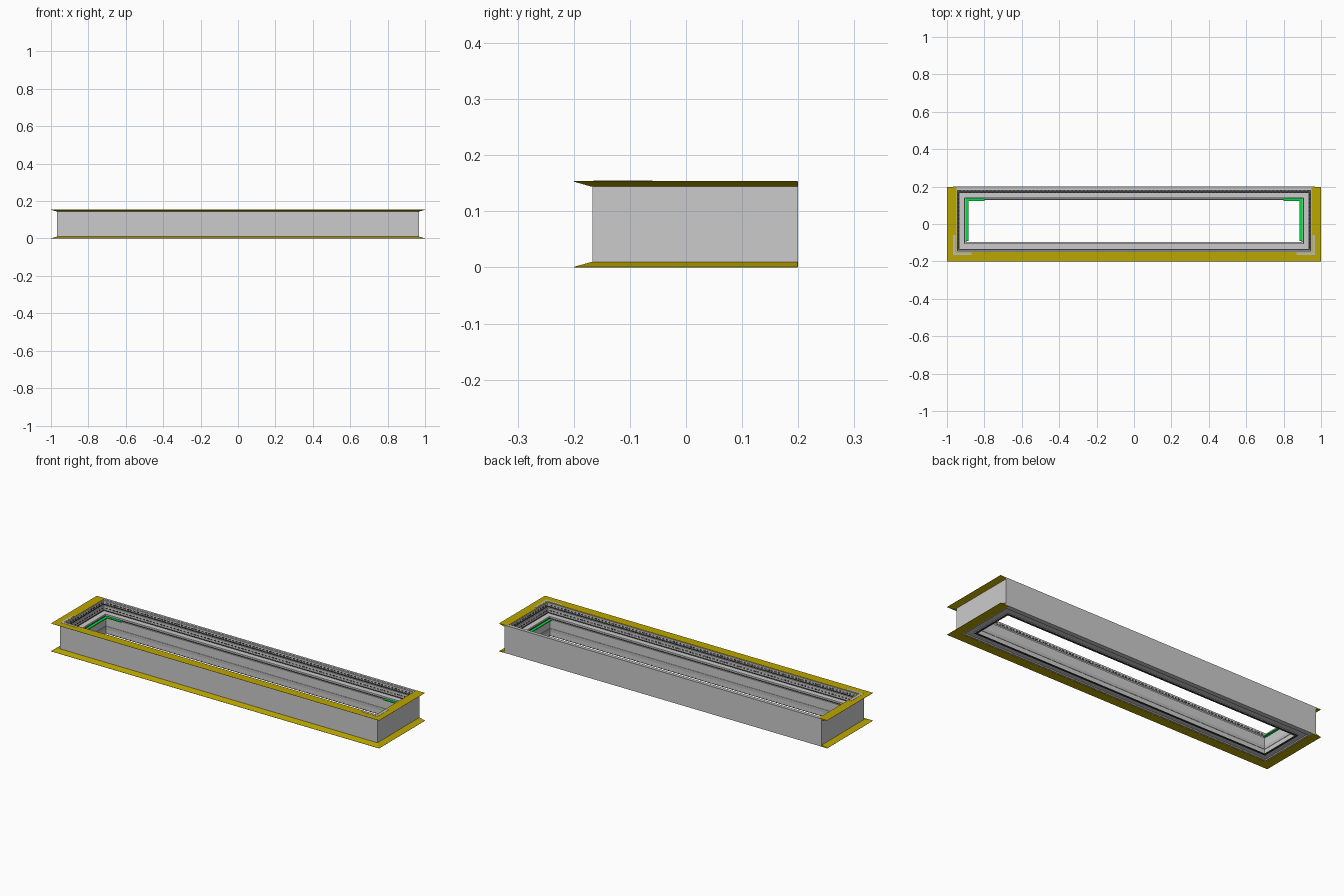
import bpy, bmesh

if "Cube" in bpy.data.objects:
    bpy.data.objects.remove(bpy.data.objects["Cube"])

HX, HY, CY, H = 0.967, 0.1835, 0.0165, 0.154   # outer wall half sizes, centre y, height

def material(name, c):
    m = bpy.data.materials.new(name)
    m.diffuse_color = (*c, 1)
    m.use_nodes = True
    m.node_tree.nodes["Principled BSDF"].inputs["Base Color"].default_value = m.diffuse_color
    return m

YELLOW = material("yellow", (0.50, 0.38, 0.0))
GREEN = material("green", (0.0, 0.75, 0.05))
DARK = material("dark_grey", (0.05, 0.05, 0.05))
LIGHT = material("light_grey", (0.5, 0.5, 0.5))

def finish(name, bm, mat=None):
    bmesh.ops.recalc_face_normals(bm, faces=bm.faces)
    me = bpy.data.meshes.new(name)
    bm.to_mesh(me)
    bm.free()
    ob = bpy.data.objects.new(name, me)
    bpy.context.collection.objects.link(ob)
    if mat:
        me.materials.append(mat)
    return ob

def sweep(name, profile, mat=None, closed=True):
    """Sweep a closed (inset, z) profile round the rectangle, or round three sides."""
    bm = bmesh.new()
    rows = []
    for sx, sy in ((-1, 1), (-1, -1), (1, -1), (1, 1)):
        row = []
        for d, z in profile:
            y = CY + sy * (HY - d)
            if not closed and sy > 0:
                y = CY + HY - 0.001
            row.append(bm.verts.new((sx * (HX - d), y, z)))
        rows.append(row)
    n = len(profile)
    for i in range(4 if closed else 3):
        a, b = rows[i], rows[(i + 1) % 4]
        for j in range(n):
            k = (j + 1) % n
            bm.faces.new((a[j], a[k], b[k], b[j]))
    if not closed:
        bm.faces.new(rows[0])
        bm.faces.new(rows[3])
    return finish(name, bm, mat)

def box(bm, x0, x1, y0, y1, z0, z1):
    vs = bmesh.ops.create_cube(bm, size=1)["verts"]
    for v in vs:
        v.co.x = (x0 + x1) / 2 + v.co.x * (x1 - x0)
        v.co.y = (y0 + y1) / 2 + v.co.y * (y1 - y0)
        v.co.z = (z0 + z1) / 2 + v.co.z * (z1 - z0)

def band(name, d0, d1, z0, z1, mat):
    return sweep(name, [(d0, z0), (d1, z0), (d1, z1), (d0, z1)], mat)

# Main body: outer wall, stepped interior, recessed underside
sweep("frame_body", [
    (0, 0.001), (0, 0.152), (0.022, 0.152), (0.022, 0.130), (0.030, 0.130),
    (0.030, 0.102), (0.062, 0.102), (0.062, 0.090), (0.070, 0.090),
    (0.070, 0.001), (0.062, 0.001), (0.060, 0.006), (0.028, 0.006), (0.026, 0.001)])

# Tapered yellow flanges on front and sides, top and bottom
wedge = [(-0.033, 0.0), (-0.033, 0.001), (-0.001, 0.010), (0.018, 0.010), (0.018, 0.0)]
sweep("bottom_flange", wedge, YELLOW, closed=False)
sweep("top_flange", [(d, H - z) for d, z in wedge], YELLOW, closed=False)

# Dark seams and the light strip round the opening
band("upper_seam", 0.021, 0.025, 0.128, 0.134, DARK)
band("middle_seam", 0.029, 0.033, 0.100, 0.105, DARK)
band("lower_seam", 0.060, 0.064, 0.089, 0.0935, DARK)
band("underside_seam", 0.060, 0.0705, 0.0, 0.003, DARK)
band("light_strip", 0.069, 0.072, 0.025, 0.042, LIGHT)

# Light rail along the open back edge
bm = bmesh.new()
box(bm, -0.955, 0.955, 0.187, 0.2, 0.150, 0.1535)
finish("back_rail", bm, LIGHT)

# Rows of small slots on the stepped interior
bm = bmesh.new()
for d, z in ((0.022, 0.141), (0.030, 0.116)):
    x, yb, yf = HX - d, CY + HY - d, CY - HY + d
    for i in range(90):
        cx = -0.92 + i * 1.84 / 89
        for y in (yb, yf):
            box(bm, cx - 0.006, cx + 0.006, y - 0.001, y + 0.001, z - 0.003, z + 0.003)
    for i in range(14):
        cy = yf + 0.015 + i * (yb - yf - 0.03) / 13
        for s in (-x, x):
            box(bm, s - 0.001, s + 0.001, cy - 0.006, cy + 0.006, z - 0.003, z + 0.003)
finish("interior_slots", bm, DARK)

# Green edge strips and light corner plates, left and right
green, plates = bmesh.new(), bmesh.new()
for s in (-1, 1):
    box(green, s * 0.885, s * 0.900, -0.092, 0.137, 0.088, 0.093)
    box(green, s * 0.80, s * 0.885, 0.124, 0.137, 0.088, 0.093)
    box(plates, s * 0.955, s * 0.967, -0.165, -0.06, 0.153, 0.155)
    box(plates, s * 0.87, s * 0.955, -0.165, -0.153, 0.153, 0.155)
finish("green_strips", green, GREEN)
finish("corner_plates", plates, LIGHT)
